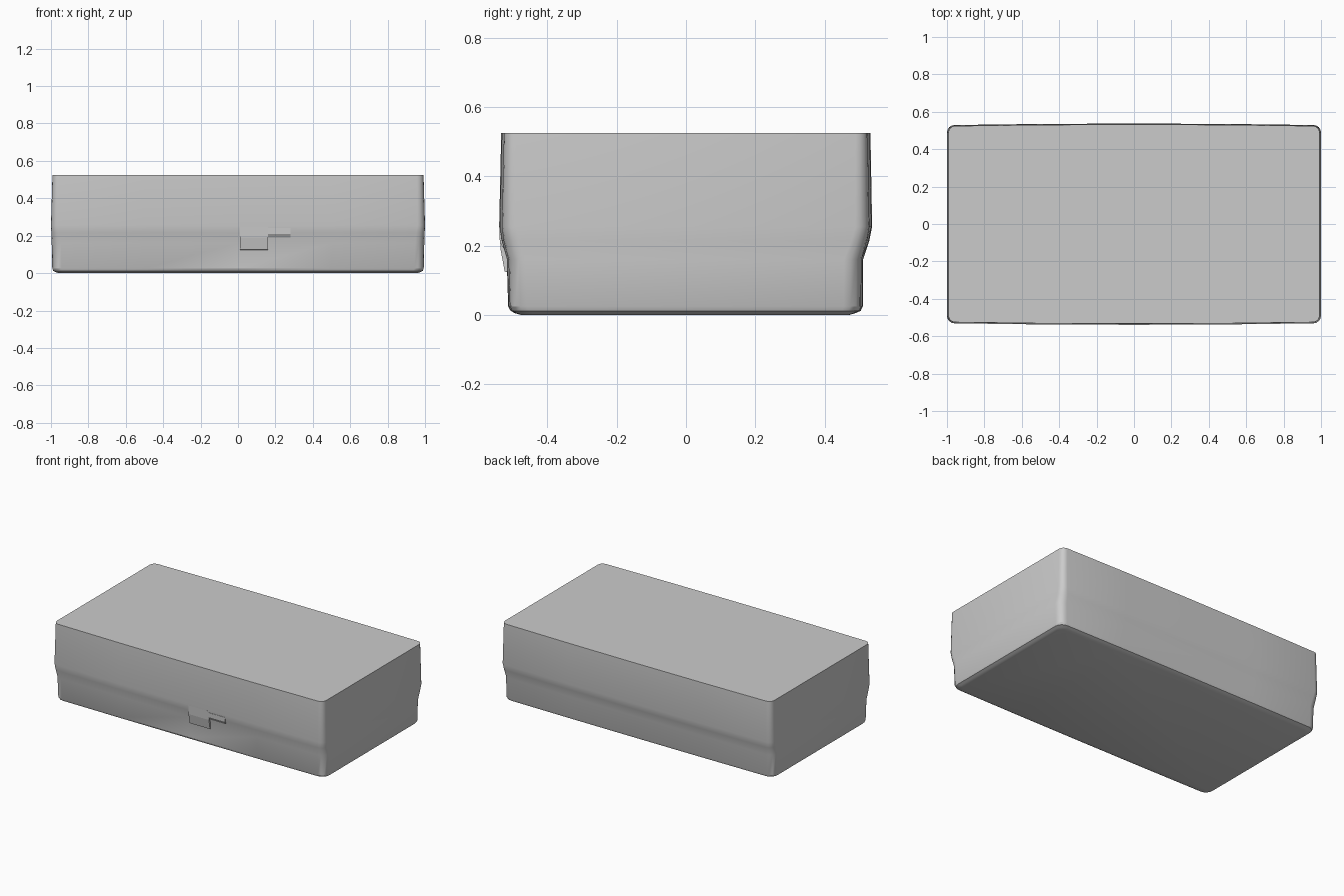
import bpy, bmesh, math

if "Cube" in bpy.data.objects:
    bpy.data.objects.remove(bpy.data.objects["Cube"])


def make_object(name, bm):
    bmesh.ops.recalc_face_normals(bm, faces=bm.faces)
    mesh = bpy.data.meshes.new(name)
    bm.to_mesh(mesh)
    bm.free()
    obj = bpy.data.objects.new(name, mesh)
    bpy.context.collection.objects.link(obj)
    return obj


def outline(hx, y0, y1, r, bow, seg=4):
    """Rounded rectangle whose long sides bulge gently at the middle."""
    pts = []
    corners = [(hx - r, y0 + r, -90), (hx - r, y1 - r, 0),
               (-hx + r, y1 - r, 90), (-hx + r, y0 + r, 180)]
    for i, (cx, cy, start) in enumerate(corners):
        for k in range(seg + 1):
            a = math.radians(start + 90 * k / seg)
            pts.append((cx + r * math.cos(a), cy + r * math.sin(a)))
        if i % 2:
            for x in (0.5, 0.0, -0.5):
                x = x if i == 1 else -x
                off = bow * (1 - x * x)
                pts.append((x, y1 + off if i == 1 else y0 - off))
    return pts


def loft(name, sections):
    bm = bmesh.new()
    rings = []
    for z, *args in sections:
        rings.append([bm.verts.new((x, y, z)) for x, y in outline(*args)])
    for a, b in zip(rings, rings[1:]):
        n = len(a)
        for i in range(n):
            j = (i + 1) % n
            bm.faces.new((a[i], a[j], b[j], b[i]))
    bm.faces.new(rings[0][::-1])
    bm.faces.new(rings[-1])
    return make_object(name, bm)


def extrude_x(name, profile, x0, x1):
    """Prism along x from a (y, z) profile."""
    bm = bmesh.new()
    ends = [[bm.verts.new((x, y, z)) for y, z in profile] for x in (x0, x1)]
    n = len(profile)
    for i in range(n):
        j = (i + 1) % n
        bm.faces.new((ends[0][i], ends[0][j], ends[1][j], ends[1][i]))
    bm.faces.new(ends[0][::-1])
    bm.faces.new(ends[1])
    return make_object(name, bm)


# Case shell: base pan, flared shoulder and straight upper walls
case = loft("case_body", [
    (0.000, 0.960, -0.475, 0.470, 0.04, 0.000),
    (0.005, 0.975, -0.490, 0.485, 0.05, 0.003),
    (0.012, 0.988, -0.502, 0.500, 0.05, 0.004),
    (0.025, 0.993, -0.508, 0.505, 0.05, 0.005),
    (0.160, 0.996, -0.512, 0.506, 0.05, 0.005),
    (0.215, 0.998, -0.526, 0.522, 0.045, 0.007),
    (0.255, 1.000, -0.531, 0.529, 0.04, 0.008),
    (0.525, 0.992, -0.525, 0.524, 0.035, 0.008),
])

# Front latch: plate hanging flush with the upper wall, with a ledge beside it
extrude_x("latch_plate", [(-0.48, 0.25), (-0.538, 0.25), (-0.535, 0.19),
                          (-0.523, 0.125), (-0.48, 0.12)], 0.01, 0.16)
extrude_x("latch_ledge", [(-0.48, 0.24), (-0.538, 0.24), (-0.537, 0.21),
                          (-0.519, 0.18), (-0.48, 0.18)], 0.16, 0.28)

# Shading with crisp rims
bpy.ops.object.select_all(action='DESELECT')
case.select_set(True)
bpy.context.view_layer.objects.active = case
bpy.ops.object.shade_smooth_by_angle(angle=math.radians(25))
